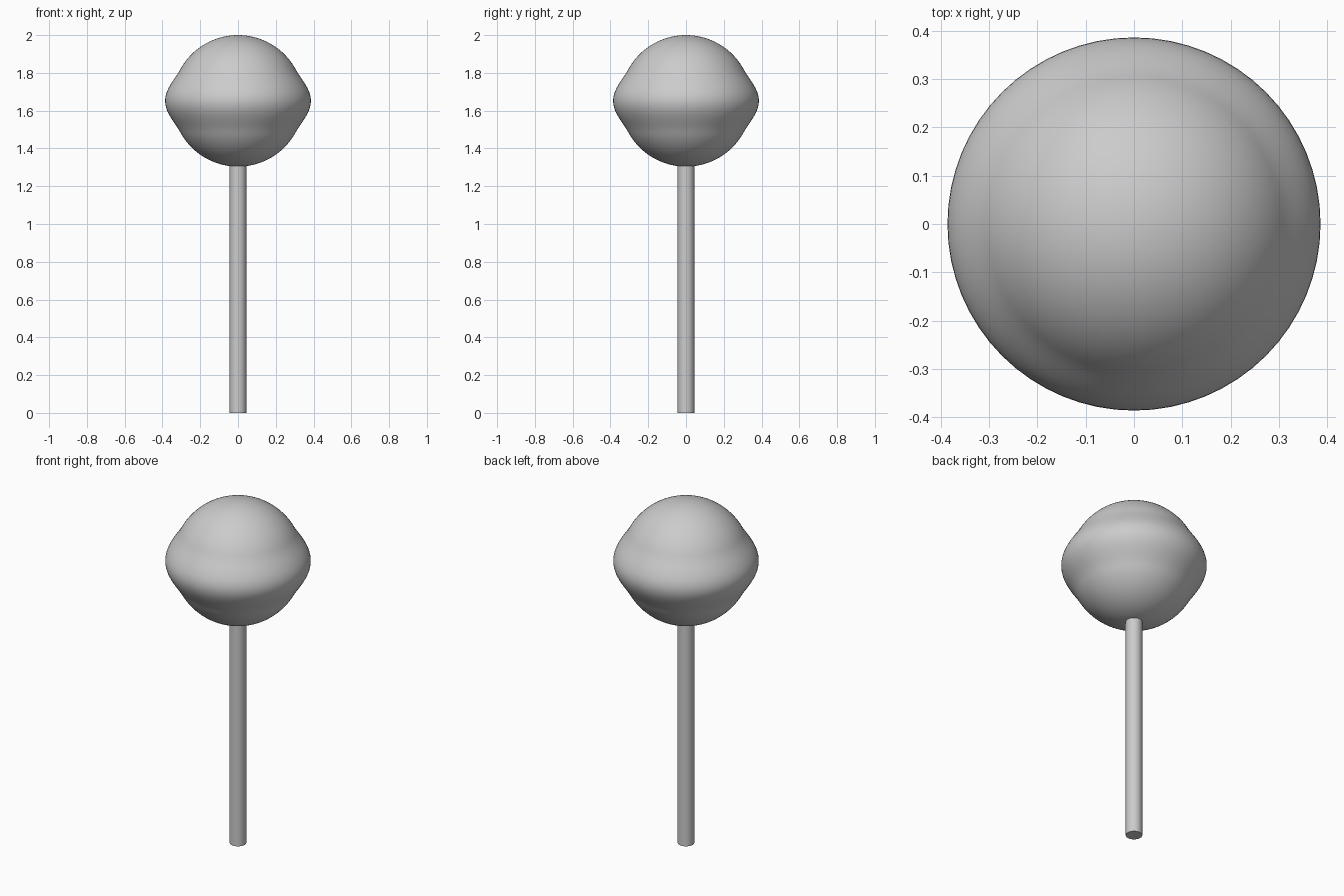
import bpy, math

if "Cube" in bpy.data.objects:
    bpy.data.objects.remove(bpy.data.objects["Cube"])

SEG, RINGS = 64, 64
CENTRE, RADIUS = 1.652, 0.348


def band(dz):
    """Radial swell of the rounded band round the candy's middle."""
    t = min(abs(dz) / 0.165, 1.0)
    return 0.038 * (1 - t * t) ** 2


# Candy: a ball with a soft raised band
bpy.ops.mesh.primitive_uv_sphere_add(segments=SEG, ring_count=RINGS, radius=RADIUS,
                                     location=(0, 0, CENTRE))
candy = bpy.context.object
candy.name = "candy_ball"
for v in candy.data.vertices:
    r = math.hypot(v.co.x, v.co.y)
    if r > 1e-5:
        k = (r + band(v.co.z)) / r
        v.co.x *= k
        v.co.y *= k
bpy.ops.object.shade_smooth()

# Stick: plain round rod, its top end sunk into the candy
top = 1.35
bpy.ops.mesh.primitive_cylinder_add(vertices=32, radius=0.044, depth=top,
                                    location=(0, 0, top / 2))
stick = bpy.context.object
stick.name = "stick"
bpy.ops.object.shade_smooth_by_angle(angle=math.radians(40))
